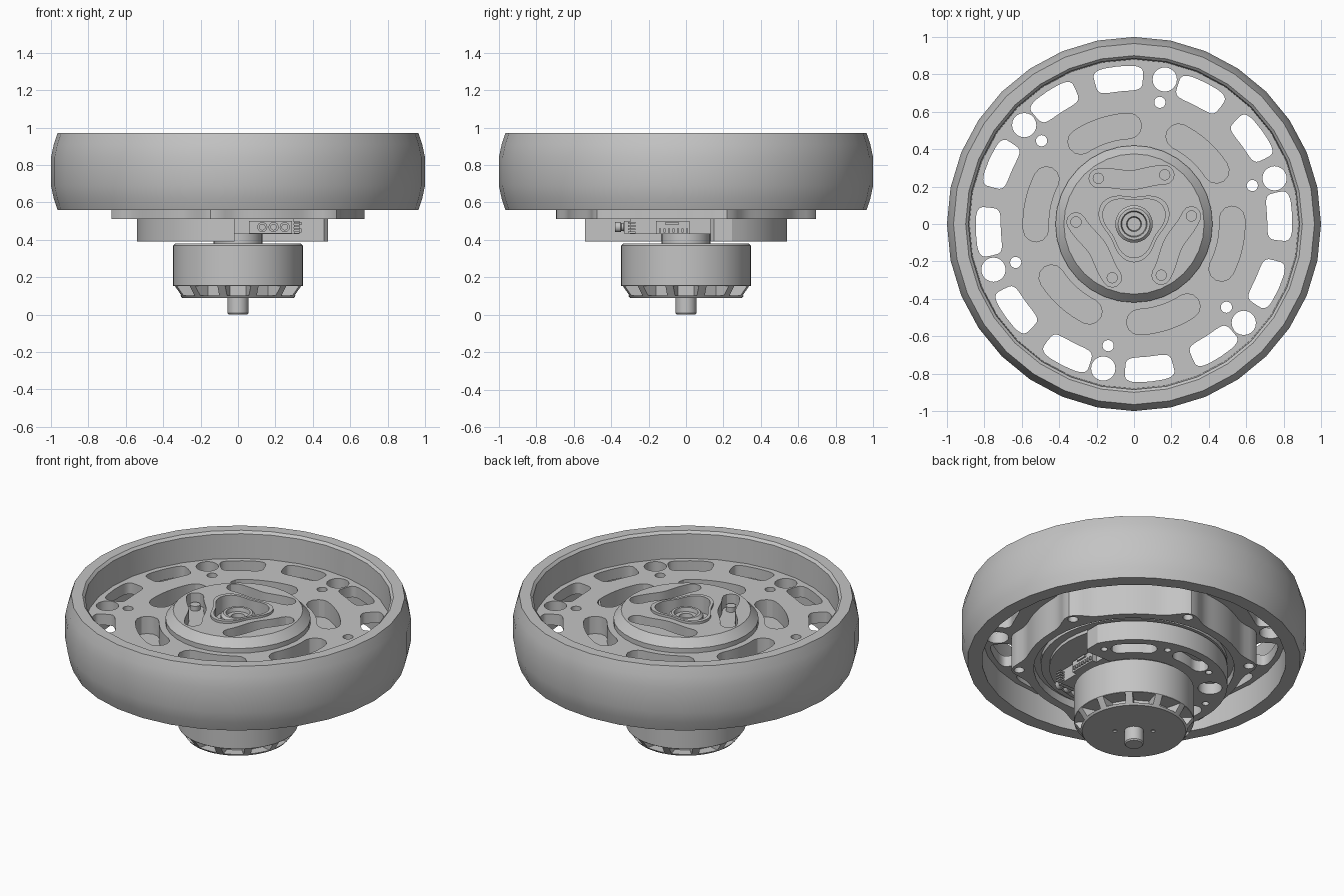
import bpy
import bmesh
from math import sin, cos, pi, radians, exp, copysign
from mathutils import Vector, Matrix

cube = bpy.data.objects.get("Cube")
if cube:
    bpy.data.objects.remove(cube, do_unlink=True)

GREY = (0.55, 0.55, 0.55, 1.0)
grey = bpy.data.materials.new("plain_grey")
grey.use_nodes = True
grey.diffuse_color = GREY
grey.node_tree.nodes["Principled BSDF"].inputs["Base Color"].default_value = GREY


def finish(bm, name):
    bmesh.ops.recalc_face_normals(bm, faces=bm.faces[:])
    mesh = bpy.data.meshes.new(name)
    bm.to_mesh(mesh)
    bm.free()
    mesh.materials.append(grey)
    mesh.shade_smooth()
    mesh.set_sharp_from_angle(angle=radians(30))
    ob = bpy.data.objects.new(name, mesh)
    bpy.context.collection.objects.link(ob)
    return ob


def lathe(name, profile, sides=48):
    """Spin an (r, z) profile that starts and ends on the axis."""
    bm = bmesh.new()
    vs = [bm.verts.new((r, 0, z)) for r, z in profile]
    es = [bm.edges.new(pair) for pair in zip(vs, vs[1:])]
    bmesh.ops.spin(bm, geom=vs + es, cent=(0, 0, 0), axis=(0, 0, 1),
                   angle=2 * pi, steps=sides)
    bmesh.ops.remove_doubles(bm, verts=bm.verts[:], dist=1e-4)
    return finish(bm, name)


def prisms(name, shapes):
    """One object from several upright prisms: (outline, z0, z1)."""
    bm = bmesh.new()
    for pts, z0, z1 in shapes:
        face = bm.faces.new([bm.verts.new((x, y, z0)) for x, y in pts])
        top = bmesh.ops.extrude_face_region(bm, geom=[face])["geom"]
        verts = [v for v in top if isinstance(v, bmesh.types.BMVert)]
        bmesh.ops.translate(bm, verts=verts, vec=(0, 0, z1 - z0))
    return finish(bm, name)


def cut(targets, shapes):
    cutter = prisms("cutter", shapes)
    cutter.hide_render = True
    for ob in targets:
        mod = ob.modifiers.new("cut", "BOOLEAN")
        mod.operation, mod.solver, mod.object = "DIFFERENCE", "EXACT", cutter
        deps = bpy.context.evaluated_depsgraph_get()
        mesh = bpy.data.meshes.new_from_object(ob.evaluated_get(deps))
        ob.modifiers.clear()
        ob.data = mesh
        mesh.shade_smooth()
        mesh.set_sharp_from_angle(angle=radians(30))
    bpy.data.objects.remove(cutter, do_unlink=True)


def polar(r, deg):
    return (r * cos(radians(deg)), r * sin(radians(deg)))


def circle(r, centre=(0, 0), n=20):
    return [(centre[0] + r * cos(2 * pi * i / n), centre[1] + r * sin(2 * pi * i / n))
            for i in range(n)]


def stroke(path, w, caps=6):
    """Outline of a path with half width w and round ends."""
    p = [Vector(q) for q in path]
    left, right = [], []
    for i, q in enumerate(p):
        t = (p[min(i + 1, len(p) - 1)] - p[max(i - 1, 0)]).normalized()
        n = Vector((-t.y, t.x)) * w
        left.append(q + n)
        right.append(q - n)

    def cap(centre, start):
        return [centre + Matrix.Rotation(-pi * k / caps, 2) @ (start - centre)
                for k in range(1, caps)]
    return left + cap(p[-1], left[-1]) + right[::-1] + cap(p[0], right[0])


def arc(r, mid, half, n=10):
    return [polar(r, mid - half + 2 * half * i / n) for i in range(n + 1)]


def window(r, mid, half_r, half_a, n=28):
    """Rounded rectangle bent round the axis."""
    pts = []
    for i in range(n):
        c, s = cos(2 * pi * i / n), sin(2 * pi * i / n)
        pts.append(polar(r + half_r * copysign(abs(s) ** 0.45, s),
                         mid + half_a * copysign(abs(c) ** 0.45, c)))
    return pts


def clover(scale, n=60):
    return [polar(scale * (0.175 + 0.03 * cos(radians(3 * (a - 30)))), a)
            for a in (360 * i / n for i in range(n))]


def box(name, x0, x1, y0, y1, z0, z1):
    return prisms(name, [([(x0, y0), (x1, y0), (x1, y1), (x0, y1)], z0, z1)])


# Wheel: crowned rim, recessed web and chamfered central boss
wheel = lathe("wheel", [
    (0, 0.73), (0.88, 0.73), (0.88, 0.56), (0.965, 0.56), (0.985, 0.62), (1, 0.69),
    (1, 0.84), (0.985, 0.91), (0.965, 0.97), (0.9, 0.97), (0.885, 0.955), (0.88, 0.8),
    (0.42, 0.8), (0.42, 0.83), (0.375, 0.88), (0, 0.88)], 32)

# Lobed gear housing under the web, with a lobe round each bolt
BOLTS = [18 + 60 * k for k in range(6)]


def lobed(a):
    d = (a - BOLTS[0] + 30) % 60 - 30
    return polar(0.63 + 0.08 * exp(-(d / 8) ** 2), a)


housing = prisms("gear_housing", [([lobed(3 * i) for i in range(120)], 0.51, 0.735)])

# Openings through the wheel and housing
through, kidneys, pockets = [], [], []
for b in BOLTS:
    through.append((circle(0.03, polar(0.665, b)), 0.4, 1))
    through.append((circle(0.065, polar(0.79, b)), 0.4, 1))
    for step in (18, 45):
        through.append((window(0.78, b + step, 0.067, 9.5), 0.4, 1))
    kidneys.append((stroke(arc(0.525, b + 30, 15), 0.068), 0.69, 0.95))
cut([wheel, housing], through + kidneys)
cut([housing], [(circle(0.58, n=48), 0.4, 0.56)])

# Boss pockets and the three-lobed centre with its raised lip
screws = []
for mid in (93, 213, 333):
    path = [polar(0.31 - 0.075 * cos(radians(t * 90 / 35)), mid + t)
            for t in range(-35, 36, 5)]
    pockets.append((stroke(path, 0.05), 0.8, 0.95))
    screws += [(circle(0.03, path[0]), 0.79, 0.83), (circle(0.03, path[-1]), 0.79, 0.83)]
lip = prisms("centre_lip", [(clover(1.0), 0.86, 0.895)])
cut([wheel, lip], [(clover(0.88), 0.79, 0.95)])
cut([wheel], pockets)
prisms("boss_screws", screws)
hub = lathe("centre_hub", [(0, 0.78), (0.1, 0.78), (0.1, 0.85), (0.085, 0.865),
                           (0.07, 0.865), (0.065, 0.84), (0.04, 0.84), (0.035, 0.8),
                           (0, 0.8)], 32)

# Fixed base disc in the housing mouth
lathe("base_disc", [(0, 0.57), (0.54, 0.57), (0.54, 0.53), (0.49, 0.53), (0.49, 0.51),
                    (0, 0.51)])

# Motor mount: C-shaped plate with slots and screw holes
rim = [polar(0.54, 27 + 241 * i / 48) for i in range(49)]
mount = prisms("motor_mount", [([(-0.02, 0.13), (0.46, 0.13), (0.48, 0.15)] + rim,
                                0.39, 0.515)])
holes = [(stroke(arc(0.44, a, 11), 0.05), 0.3, 0.46) for a in (50, 99, 190, 239)]
holes += [(circle(0.02, polar(0.46, a)), 0.3, 0.46) for a in (28, 75, 120, 166, 214)]
holes.append((circle(0.07, polar(0.44, 143)), 0.3, 0.46))
cut([mount], holes)

# Driver board box with connectors in the open corner of the mount
box("driver_box", -0.03, 0.3, -0.3, 0.14, 0.43, 0.52)
box("signal_socket", 0.29, 0.33, -0.16, 0.02, 0.43, 0.5)
for i in range(7):
    y = -0.145 + 0.024 * i
    box("signal_pin", 0.32, 0.34, y, y + 0.012, 0.44, 0.46)
box("signal_latch", 0.32, 0.34, -0.11, -0.04, 0.48, 0.495)
box("plug_block", 0.06, 0.29, -0.33, -0.28, 0.435, 0.5)
for x in (0.13, 0.19, 0.25):
    plug = lathe("power_plug", [(0, 0), (0.027, 0), (0.027, 0.05), (0.02, 0.055),
                                (0.02, 0.065), (0.027, 0.07), (0.027, 0.1),
                                (0.015, 0.1), (0.015, 0.07), (0, 0.07)], 16)
    plug.rotation_euler.x = pi / 2
    plug.location = (x, -0.28, 0.468)
for i in range(4):
    z = 0.435 + 0.017 * i
    box("side_pin", 0.3, 0.33, -0.31, -0.27, z, z + 0.009)

# Motor bell with slanted vents, neck and shaft
bell = lathe("motor_bell", [(0, 0.38), (0.335, 0.38), (0.347, 0.37), (0.347, 0.155),
                            (0.3, 0.09), (0, 0.09)])
vents = [([polar(r, 30 * k + a) for r, a in ((0.25, -10), (0.4, -12), (0.4, 12), (0.25, 10))],
          0.102, 0.153) for k in range(12)]
vents += [(circle(0.013, polar(0.11, a), 12), 0.05, 0.1) for a in (140, 320)]
cut([bell], vents)
lathe("motor_neck", [(0, 0.37), (0.13, 0.37), (0.13, 0.52), (0, 0.52)], 32)
lathe("motor_shaft", [(0, 0), (0.05, 0), (0.056, 0.008), (0.056, 0.1), (0, 0.1)], 24)
